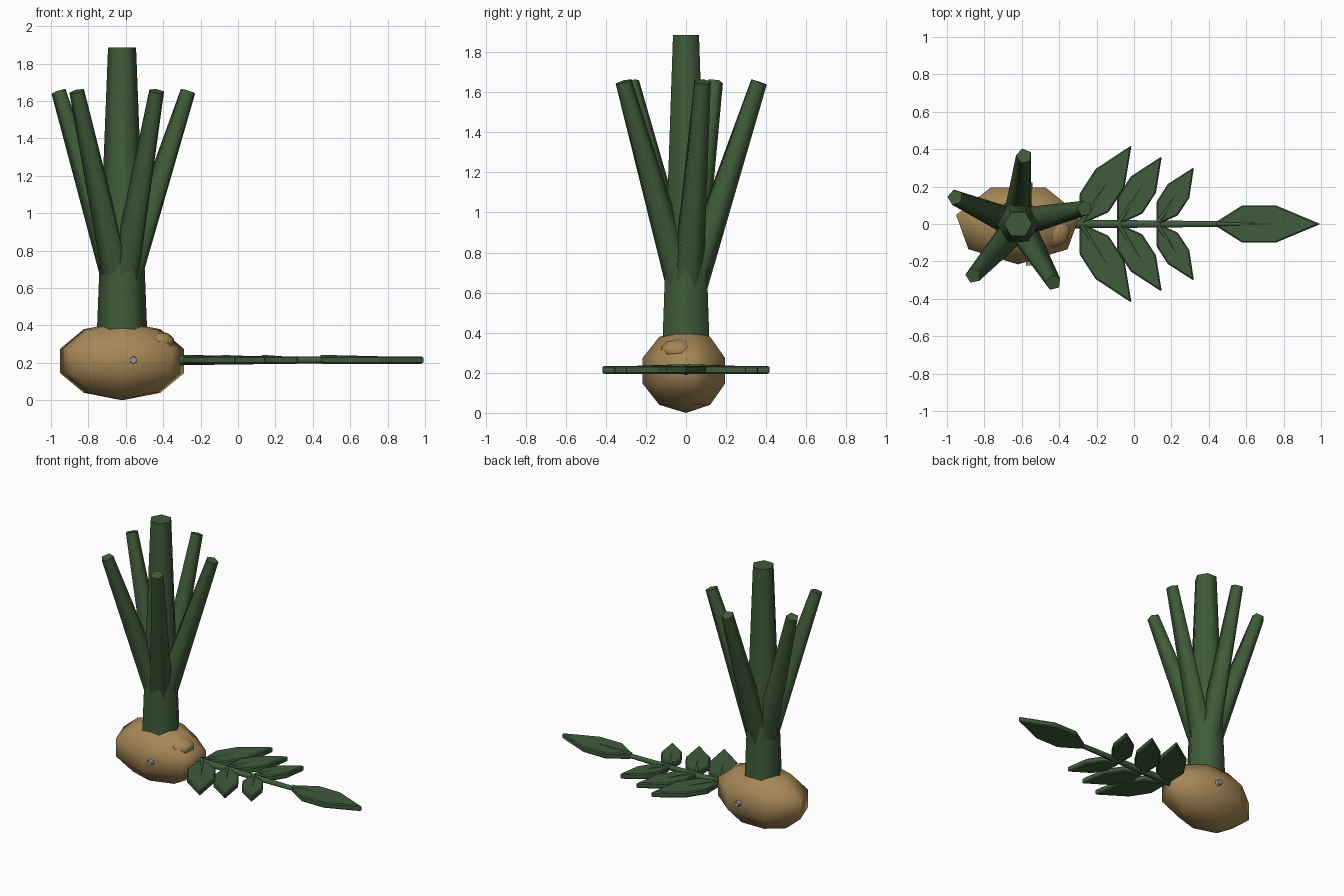
import bpy, math
from mathutils import Vector, Matrix

if "Cube" in bpy.data.objects:
    bpy.data.objects.remove(bpy.data.objects["Cube"])

CX = -0.62  # bulb and stalk axis
ZF = 0.215  # frond height


def material(name, rgb):
    m = bpy.data.materials.new(name)
    m.diffuse_color = (*rgb, 1)
    m.use_nodes = True
    m.node_tree.nodes["Principled BSDF"].inputs["Base Color"].default_value = m.diffuse_color
    return m


GREEN = material("stalk green", (0.05, 0.105, 0.04))
LEAF = material("leaf green", (0.05, 0.105, 0.045))
TAN = material("bulb tan", (0.38, 0.245, 0.095))
GREY = material("eye grey", (0.3, 0.3, 0.3))


def finish(name, mat, angle=75):
    ob = bpy.context.object
    ob.name = name
    ob.data.materials.append(mat)
    bpy.ops.object.shade_smooth_by_angle(angle=math.radians(angle))
    return ob


def cone(name, a, b, r1, r2, sides, mat, spin=0.0):
    """Tapered prism from a to b; spin turns it about its own axis, 0 = vertex outward."""
    a, b = Vector(a), Vector(b)
    bpy.ops.mesh.primitive_cone_add(vertices=sides, radius1=r1, radius2=r2, depth=(b - a).length)
    ob = finish(name, mat)
    z = (b - a).normalized()
    side = Vector((z.x, z.y, 0))
    x = side - z * side.dot(z)
    if x.length < 1e-4:
        x = Vector((0, 0, 1)) if abs(z.z) < 0.5 else Vector((0, 1, 0))
    x.normalize()
    y = z.cross(x)
    rot = Matrix((x, y, z)).transposed() @ Matrix.Rotation(spin - math.pi / 2, 3, 'Z')
    ob.matrix_world = Matrix.Translation((a + b) / 2) @ rot.to_4x4()
    return ob


def ball(name, loc, size, seg, rings, mat):
    bpy.ops.mesh.primitive_uv_sphere_add(segments=seg, ring_count=rings, radius=1,
                                         location=loc, rotation=(0, 0, math.pi))
    ob = finish(name, mat)
    ob.scale = size
    return ob


def leaf(name, base, angle, length, width):
    """Flat pointed leaf with bevelled rim and a raised midrib."""
    half = [(0, 0.012), (0.25, width), (0.57, width)]
    pts = [(t * length, -w) for t, w in half] + [(length, 0)]
    pts += [(t * length, w) for t, w in reversed(half)]
    n, t = len(pts), 0.02
    verts = [(x, y, -t) for x, y in pts] + [(x, y, t) for x, y in pts]
    faces = [tuple(reversed(range(n))), tuple(range(n, 2 * n))]
    faces += [(i, (i + 1) % n, n + (i + 1) % n, n + i) for i in range(n)]
    me = bpy.data.meshes.new(name)
    me.from_pydata(verts, [], faces)
    me.materials.append(LEAF)
    ob = bpy.data.objects.new(name, me)
    bpy.context.collection.objects.link(ob)
    ob.location = (*base, ZF)
    ob.rotation_euler.z = angle
    bev = ob.modifiers.new("rim", 'BEVEL')
    bev.width, bev.segments = 0.007, 1
    d = Vector((math.cos(angle), math.sin(angle), 0))
    a = Vector((*base, ZF + 0.014))
    cone(name + "_midrib", a, a + d * length * 0.8, 0.014, 0.003, 5, LEAF)


# Bulb with a small lump near the frond
ball("bulb", (CX, 0, 0.21), (0.357, 0.227, 0.21), 7, 5, TAN)
ball("bulb_lump", (-0.425, -0.04, 0.31), (0.09, 0.09, 0.06), 7, 5, TAN)

# Eyes
for s, side in ((-1, "front"), (1, "back")):
    cone("eye_" + side, (-0.56, s * 0.17, ZF), (-0.56, s * 0.222, ZF), 0.023, 0.019, 6, GREY)

# Central stalk and five splayed shoots
cone("central_stalk", (CX, 0, 0.25), (CX, 0, 1.885), 0.139, 0.075, 6, GREEN, math.pi / 2)
for k in range(5):
    a = math.radians(13 + 72 * k)
    c, s = math.cos(a), math.sin(a)
    cone(f"shoot_{k + 1}", (CX + 0.02 * c, 0.02 * s, 0.61),
         (CX + 0.365 * c, 0.365 * s, 1.652), 0.083, 0.043, 5, GREEN, math.pi / 2)

# Frond: stem, three leaf pairs, end leaf
cone("frond_stem", (-0.36, 0, ZF), (0.5, 0, ZF), 0.028, 0.017, 6, LEAF)
for i, (x, length, width) in enumerate([(-0.28, 0.49, 0.092), (-0.08, 0.42, 0.08), (0.13, 0.35, 0.068)]):
    for s, side in ((-1, "front"), (1, "back")):
        leaf(f"leaf_{side}_{i + 1}", (x, s * 0.01), s * math.radians(57), length, width)
leaf("end_leaf", (0.44, 0), 0, 0.557, 0.1)
